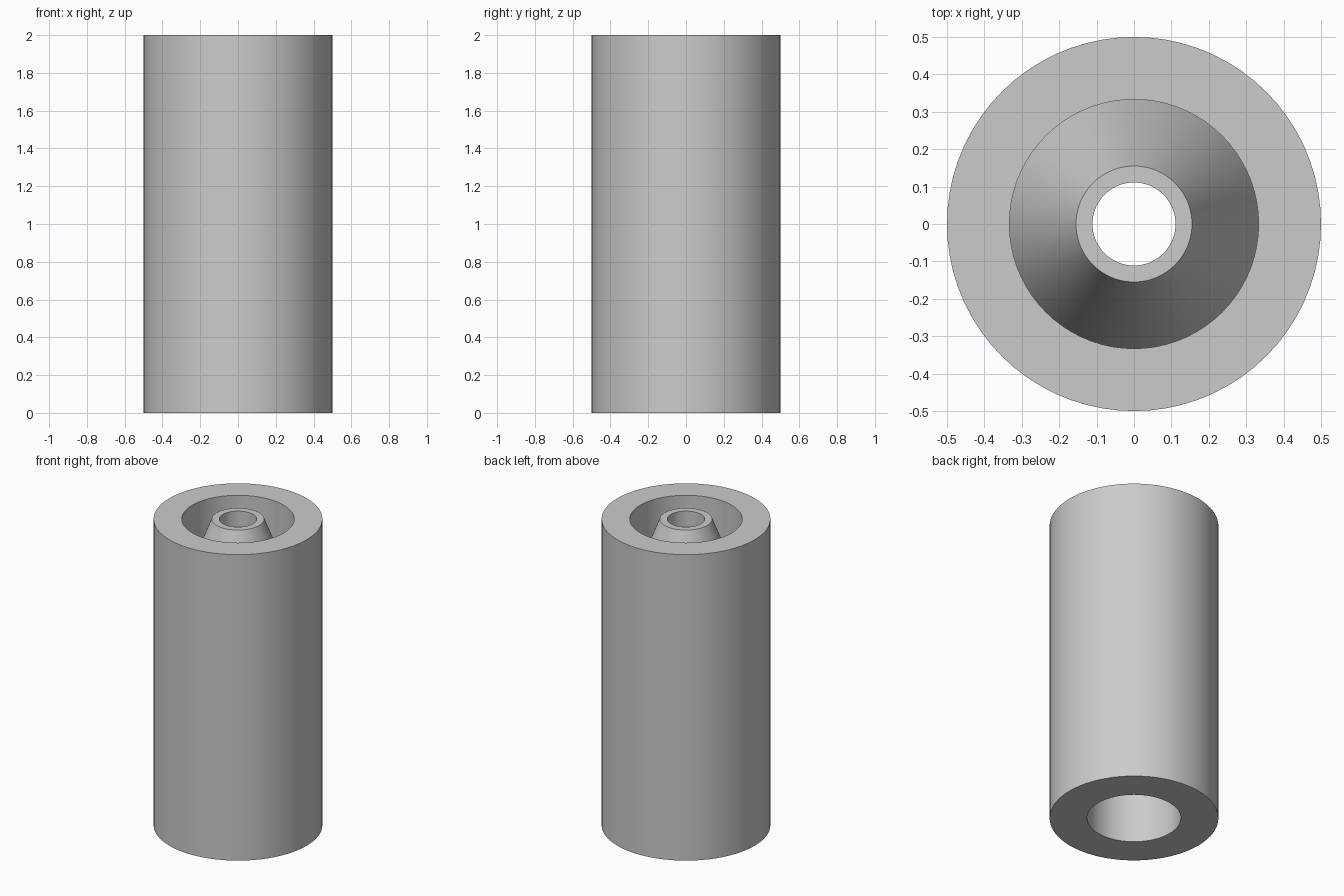
import bpy
import bmesh
import math

if "Cube" in bpy.data.objects:
    bpy.data.objects.remove(bpy.data.objects["Cube"], do_unlink=True)

# Plain light grey material
grey = bpy.data.materials.new("light_grey")
grey.use_nodes = True
colour = (0.6, 0.6, 0.6, 1.0)
grey.diffuse_color = colour
grey.node_tree.nodes["Principled BSDF"].inputs["Base Color"].default_value = colour


def lathe(name, profile, steps):
    """Turn a closed (radius, height) profile around the z axis."""
    mesh = bpy.data.meshes.new(name)
    bm = bmesh.new()
    verts = [bm.verts.new((r, 0, z)) for r, z in profile]
    edges = [bm.edges.new((v, verts[i - 1])) for i, v in enumerate(verts)]
    bmesh.ops.spin(bm, geom=verts + edges, cent=(0, 0, 0), axis=(0, 0, 1),
                   angle=math.tau, steps=steps)
    bmesh.ops.remove_doubles(bm, verts=bm.verts, dist=0.0001)
    bmesh.ops.recalc_face_normals(bm, faces=bm.faces)
    bm.to_mesh(mesh)
    bm.free()
    mesh.materials.append(grey)
    obj = bpy.data.objects.new(name, mesh)
    bpy.context.collection.objects.link(obj)
    bpy.ops.object.select_all(action="DESELECT")
    obj.select_set(True)
    bpy.context.view_layer.objects.active = obj
    bpy.ops.object.shade_smooth_by_angle(angle=math.radians(15))
    return obj


# Tubular sleeve with a recessed conical nozzle and a through bore
lathe("nozzle_sleeve", [
    (0.278, 0), (0.5, 0), (0.5, 2),      # base rim and outer wall
    (0.333, 2), (0.333, 1.54),           # top rim and recess wall
    (0.155, 2), (0.111, 2),              # cone and nozzle lip
    (0.111, 1.9), (0.278, 1.5),          # narrow bore widening to the socket
], 72)
